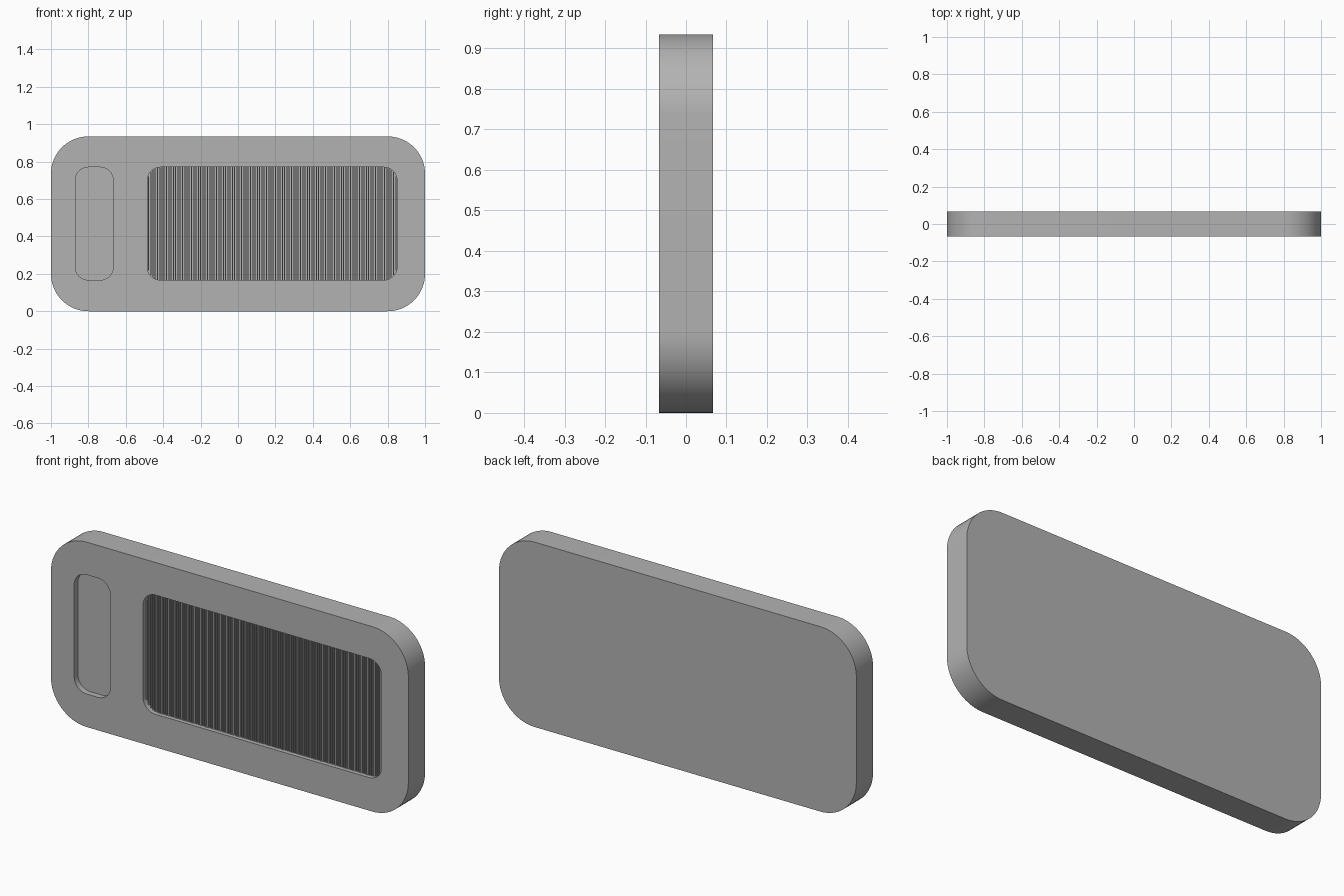
import bpy, bmesh, math

cube = bpy.data.objects.get("Cube")
if cube:
    bpy.data.objects.remove(cube, do_unlink=True)

grey = bpy.data.materials.new("plain grey")
grey.use_nodes = True
colour = (0.45, 0.45, 0.45, 1)
grey.diffuse_color = colour
grey.node_tree.nodes["Principled BSDF"].inputs["Base Color"].default_value = colour

HALF = 0.067            # half thickness of the plate
DEPTH = 0.03            # depth of the recesses
FLOOR = -HALF + DEPTH
Z0, Z1 = 0.167, 0.77    # bottom and top of both recesses
X0, X1 = -0.485, 0.85   # sides of the wide recess
RADIUS = 0.07


def finish(name, bm):
    bmesh.ops.recalc_face_normals(bm, faces=bm.faces)
    mesh = bpy.data.meshes.new(name)
    bm.to_mesh(mesh)
    bm.free()
    mesh.materials.append(grey)
    obj = bpy.data.objects.new(name, mesh)
    bpy.context.collection.objects.link(obj)
    return obj


def rounded_slab(name, x0, x1, z0, z1, y0, y1, r, steps=16):
    """Rounded rectangle in the xz plane, extruded along y."""
    bm = bmesh.new()
    centres = [(x1 - r, z1 - r), (x0 + r, z1 - r), (x0 + r, z0 + r), (x1 - r, z0 + r)]
    ring = []
    for quarter, (cx, cz) in enumerate(centres):
        for i in range(steps + 1):
            a = (quarter + i / steps) * math.pi / 2
            ring.append(bm.verts.new((cx + r * math.cos(a), y0, cz + r * math.sin(a))))
    face = bm.faces.new(ring)
    new = bmesh.ops.extrude_face_region(bm, geom=[face])["geom"]
    moved = [v for v in new if isinstance(v, bmesh.types.BMVert)]
    bmesh.ops.translate(bm, verts=moved, vec=(0, y1 - y0, 0))
    return finish(name, bm)


# Plate with a narrow and a wide recess cut into the front
plate = rounded_slab("plate", -1, 1, 0, 0.935, -HALF, HALF, 0.2)
for name, left, right in (("narrow_recess", -0.87, -0.667), ("wide_recess", X0, X1)):
    cutter = rounded_slab(name, left, right, Z0, Z1, -HALF - 0.05, FLOOR, RADIUS)
    cutter.hide_render = True
    cut = plate.modifiers.new(name, "BOOLEAN")
    cut.operation, cut.solver, cut.object = "DIFFERENCE", "EXACT", cutter
    bpy.context.view_layer.objects.active = plate
    bpy.ops.object.modifier_apply(modifier=name)
    bpy.data.objects.remove(cutter, do_unlink=True)

bpy.ops.object.select_all(action="DESELECT")
plate.select_set(True)
bpy.ops.object.shade_smooth_by_angle(angle=math.radians(30))

# Fine upright ridges on the floor of the wide recess, shortened at its corners
COUNT, RISE = 110, 0.01
pitch = (X1 - X0) / COUNT
bm = bmesh.new()
for i in range(COUNT):
    x = X0 + (i + 0.5) * pitch
    edge = min(x - X0, X1 - x) - pitch / 4
    inset = max(0, RADIUS - edge)
    trim = RADIUS - math.sqrt(RADIUS ** 2 - inset ** 2)
    height = Z1 - Z0 - 2 * trim
    box = bmesh.ops.create_cube(bm, size=1)["verts"]
    bmesh.ops.scale(bm, verts=box, vec=(pitch / 2, RISE + 0.004, height))
    bmesh.ops.translate(bm, verts=box, vec=(x, FLOOR - RISE / 2 + 0.002, (Z0 + Z1) / 2))
finish("recess_ridges", bm)
